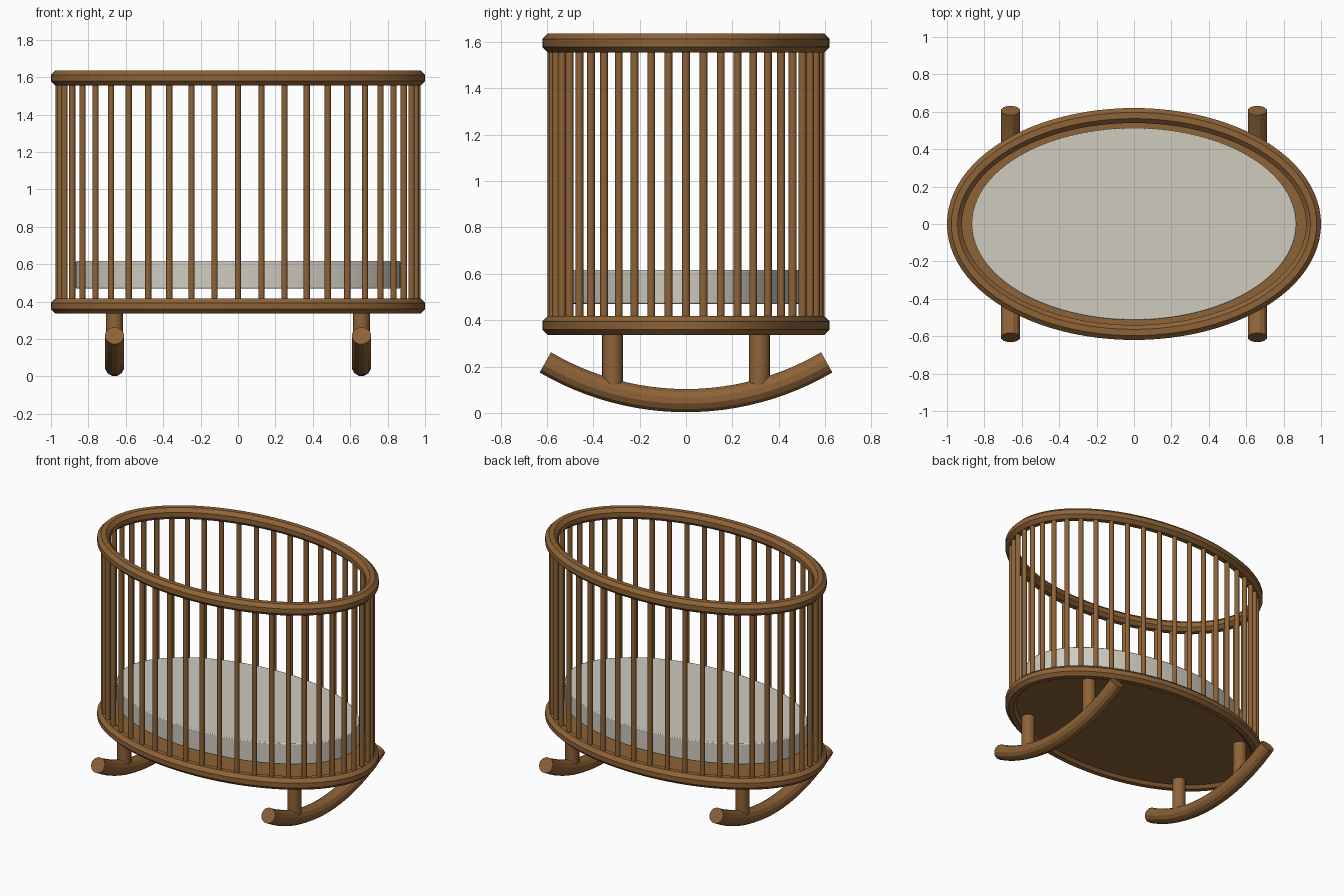
import bpy, bmesh
from math import sin, cos, pi, radians, asin
from mathutils import Vector

if "Cube" in bpy.data.objects:
    bpy.data.objects.remove(bpy.data.objects["Cube"], do_unlink=True)


def material(name, rgb):
    mat = bpy.data.materials.new(name)
    mat.use_nodes = True
    color = (*rgb, 1)
    mat.diffuse_color = color
    bsdf = next(n for n in mat.node_tree.nodes if n.type == 'BSDF_PRINCIPLED')
    bsdf.inputs["Base Color"].default_value = color
    return mat


WOOD = material("warm brown wood", (0.27, 0.125, 0.038))
FABRIC = material("off white fabric", (0.62, 0.60, 0.52))
RX, RY = 0.96, 0.58            # centre line of the oval rails
LOW_RAIL, TOP_RAIL = 0.377, 1.596


def finish(obj, name, mat, angle=25):
    obj.name = name
    obj.data.materials.append(mat)
    bpy.ops.object.select_all(action='DESELECT')
    obj.select_set(True)
    bpy.context.view_layer.objects.active = obj
    bpy.ops.object.shade_smooth_by_angle(angle=radians(angle))
    return obj


def sweep(name, path, axis, apothem, sides, closed):
    """Sweep a regular polygon along a flat path; axis is the path plane's normal."""
    bm = bmesh.new()
    axis, count = Vector(axis), len(path)
    radius = apothem / cos(pi / sides)
    rings = []
    for i, p in enumerate(path):
        a = path[i - 1] if closed or i else p
        b = path[(i + 1) % count] if closed or i < count - 1 else p
        out = (b - a).normalized().cross(axis)
        angles = [2 * pi * (k + 0.5) / sides for k in range(sides)]
        rings.append([bm.verts.new(p + radius * (cos(t) * out + sin(t) * axis)) for t in angles])
    for i in range(count if closed else count - 1):
        r, s = rings[i], rings[(i + 1) % count]
        for k in range(sides):
            n = (k + 1) % sides
            bm.faces.new((r[k], r[n], s[n], s[k]))
    if not closed:
        bm.faces.new(rings[0])
        bm.faces.new(rings[-1])
    bmesh.ops.recalc_face_normals(bm, faces=bm.faces)
    mesh = bpy.data.meshes.new(name)
    bm.to_mesh(mesh)
    bm.free()
    obj = bpy.data.objects.new(name, mesh)
    bpy.context.collection.objects.link(obj)
    return finish(obj, name, WOOD)


def cylinder(name, x, y, bottom, top, rx, ry, sides, mat):
    bpy.ops.mesh.primitive_cylinder_add(vertices=sides, radius=1, depth=top - bottom,
                                        location=(x, y, (top + bottom) / 2))
    obj = bpy.context.object
    for v in obj.data.vertices:
        v.co.x *= rx
        v.co.y *= ry
    return finish(obj, name, mat, 40)


# Oval top and bottom rails
for name, z in (("top_rail", TOP_RAIL), ("bottom_rail", LOW_RAIL)):
    oval = [Vector((RX * cos(2 * pi * i / 96), RY * sin(2 * pi * i / 96), z)) for i in range(96)]
    sweep(name, oval, (0, 0, 1), 0.04, 8, True)

# Spindles evenly stepped around the oval
SPINDLES = 48
for i in range(SPINDLES):
    t = 2 * pi * i / SPINDLES
    cylinder(f"spindle_{i + 1}", RX * cos(t), RY * sin(t), LOW_RAIL, TOP_RAIL,
             0.017, 0.017, 12, WOOD)

# Base board and mattress
cylinder("base_board", 0, 0, 0.357, 0.397, RX, RY, 96, WOOD)
mattress = cylinder("mattress", 0, 0, 0.47, 0.617, 0.868, 0.514, 96, FABRIC)
bevel = mattress.modifiers.new("soft edge", 'BEVEL')
bevel.width = 0.006
bevel.segments = 2

# Curved rockers and their posts on both sides
ARC = 1.2
HALF = asin(0.607 / ARC)
for side, x in (("left", 0.66), ("right", -0.66)):
    angles = [HALF * (i / 12 - 1) for i in range(25)]
    arc = [Vector((x, ARC * sin(t), 0.053 + ARC * (1 - cos(t)))) for t in angles]
    sweep(f"{side}_rocker", arc, (1, 0, 0), 0.05, 12, False)
    for end, y in (("front", -0.317), ("back", 0.317)):
        cylinder(f"{side}_{end}_post", x, y, 0.09, LOW_RAIL, 0.045, 0.045, 20, WOOD)
